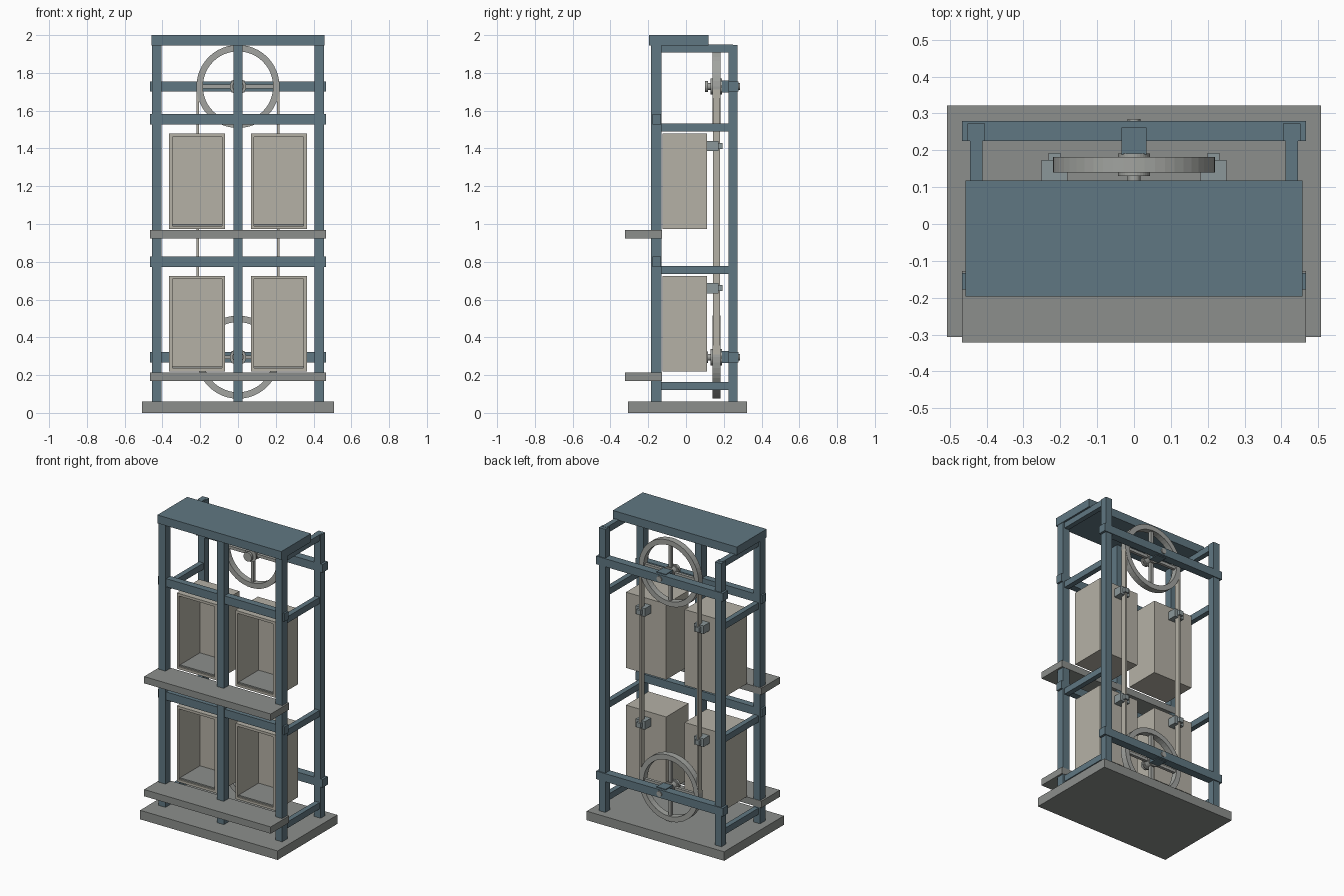
import bpy, bmesh
from math import cos, sin, pi
from mathutils import Matrix

if "Cube" in bpy.data.objects:
    bpy.data.objects.remove(bpy.data.objects["Cube"])


def material(name, rgb):
    m = bpy.data.materials.new(name)
    m.diffuse_color = (*rgb, 1)
    m.use_nodes = True
    m.node_tree.nodes["Principled BSDF"].inputs["Base Color"].default_value = m.diffuse_color
    return m


BLUE = material("blue_paint", (0.117, 0.185, 0.223))
TAN = material("warm_panel", (0.46, 0.44, 0.38))
GREY = material("grey_slab", (0.262, 0.275, 0.262))
STEEL = material("steel", (0.36, 0.37, 0.35))
BRACKET = material("bracket_grey", (0.26, 0.31, 0.32))


def finish(name, bm, mat):
    bmesh.ops.recalc_face_normals(bm, faces=bm.faces[:])
    me = bpy.data.meshes.new(name)
    bm.to_mesh(me)
    bm.free()
    me.materials.append(mat)
    ob = bpy.data.objects.new(name, me)
    bpy.context.collection.objects.link(ob)
    return ob


def add_box(bm, x, y, z):
    """Box from (min, max) ranges."""
    size = [r[1] - r[0] for r in (x, y, z)]
    mid = [(r[1] + r[0]) / 2 for r in (x, y, z)]
    bmesh.ops.create_cube(bm, size=1, matrix=Matrix.Translation(mid) @ Matrix.Diagonal((*size, 1)))


def box(name, x, y, z, mat):
    bm = bmesh.new()
    add_box(bm, x, y, z)
    return finish(name, bm, mat)


def lathe_y(name, profile, z, mat, n=48, closed=False):
    """Revolve (radius, y) points around a y-directed axle at height z."""
    bm = bmesh.new()
    rings = [[bm.verts.new((r * cos(2 * pi * i / n), y, z + r * sin(2 * pi * i / n)))
              for i in range(n)] for r, y in profile]
    pairs = list(zip(rings, rings[1:]))
    if closed:
        pairs.append((rings[-1], rings[0]))
    for a, b in pairs:
        for i in range(n):
            j = (i + 1) % n
            bm.faces.new((a[i], a[j], b[j], b[i]))
    if not closed:
        bm.faces.new(rings[0])
        bm.faces.new(rings[-1])
    return finish(name, bm, mat)


# base and top slabs
box("base_slab", (-.507, .507), (-.307, .322), (0, .06), GREY)
box("top_plate", (-.457, .457), (-.197, .118), (1.945, 2), BLUE)

# upright posts
for label, x in (("left", -.43), ("middle", 0), ("right", .43)):
    box(label + "_front_post", (x - .025, x + .025), (-.185, -.13), (.06, 1.945), BLUE)
for label, x in (("left", -.428), ("right", .428)):
    box(label + "_rear_post", (x - .024, x + .024), (.225, .273), (.06, 1.947), BLUE)
    # side rails joining front and rear posts
    for z in (.142, .757, 1.51, 1.928):
        box(label + "_side_rail", (x - .017, x + .017), (-.15, .25), (z - .021, z + .021), BLUE)

# cross rails
for z in (.8, 1.555):
    box("front_cross_rail", (-.467, .467), (-.178, -.133), (z - .027, z + .027), BLUE)
for z in (.295, 1.728):
    box("rear_cross_rail", (-.467, .467), (.225, .279), (z - .027, z + .027), BLUE)

# two storeys: landing shelf, pair of open-fronted cabins, hangers
for level, z0 in (("lower", .22), ("upper", .973)):
    box(level + "_landing", (-.467, .467), (-.322, -.128), (z0 - .05, z0 - .005), GREY)
    for side, cx in (("left", -.216), ("right", .216)):
        tag = f"{level}_{side}_"
        x0, x1, y0, y1, z1, t = cx - .148, cx + .148, -.125, .112, z0 + .505, .017
        bm = bmesh.new()
        add_box(bm, (x0, x0 + t), (y0, y1), (z0, z1))
        add_box(bm, (x1 - t, x1), (y0, y1), (z0, z1))
        add_box(bm, (x0 + t, x1 - t), (y0, y1), (z0, z0 + t))
        add_box(bm, (x0 + t, x1 - t), (y0, y1), (z1 - t, z1))
        add_box(bm, (x0 + t, x1 - t), (y1 - t, y1), (z0 + t, z1 - t))
        finish(tag + "cabin", bm, TAN)
        box(tag + "cabin_floor", (x0 + t, x1 - t), (y0 + .01, y1 - t), (z0 + t, z0 + t + .009), GREY)
        zh = z0 + .44
        box(tag + "hanger", (cx - .035, cx + .035), (.11, .173), (zh - .027, zh + .027), BRACKET)
        box(tag + "hanger_bolt", (cx - .016, cx + .016), (.17, .192), (zh - .016, zh + .016), BRACKET)

# lifting belts
for side, x in (("left", -.213), ("right", .213)):
    box(side + "_belt", (x - .006, x + .006), (.142, .18), (.295, 1.728), TAN)

# wheels with spokes, hub, axle and bearing
for level, z in (("lower", .295), ("upper", 1.728)):
    lathe_y(level + "_wheel_rim", [(.22, .14), (.22, .182), (.186, .182), (.186, .14)], z, STEEL, closed=True)
    bm = bmesh.new()
    add_box(bm, (-.19, .19), (.151, .171), (z - .01, z + .01))
    add_box(bm, (-.01, .01), (.151, .171), (z - .19, z + .19))
    finish(level + "_wheel_spokes", bm, STEEL)
    lathe_y(level + "_wheel_hub", [(.043, .13), (.043, .14), (.034, .14), (.034, .181), (.043, .181), (.043, .191)],
            z, STEEL, 32)
    lathe_y(level + "_axle", [(.03, .1), (.03, .116), (.018, .116), (.018, .285)], z, STEEL, 24)
    box(level + "_bearing_block", (-.034, .034), (.188, .262), (z - .032, z + .032), BLUE)
